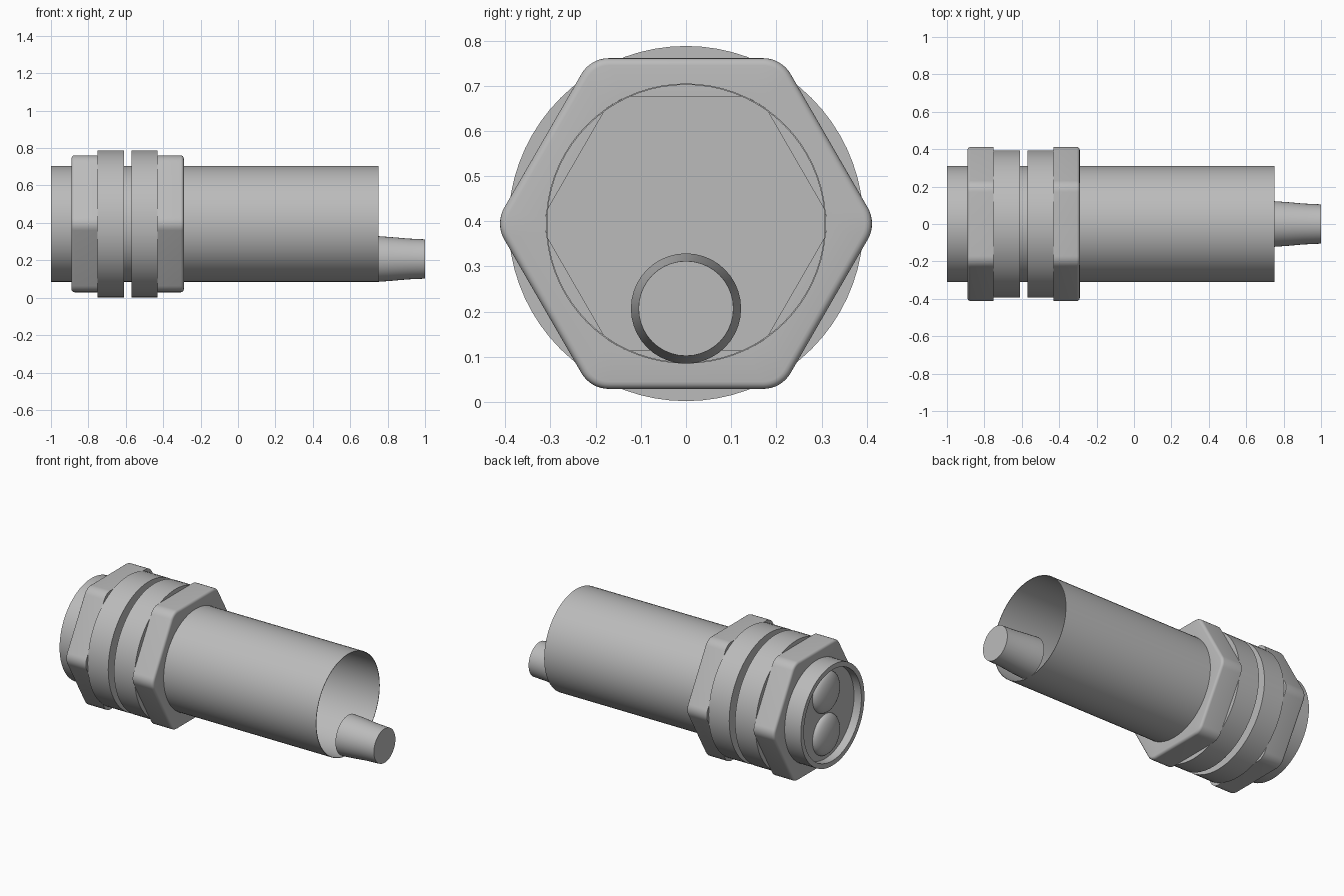
import bpy, bmesh, math
from mathutils import Vector

cube = bpy.data.objects.get("Cube")
if cube:
    bpy.data.objects.remove(cube)

AXIS_Z = 0.395     # height of the main axis
BODY_R = 0.31      # radius of the tube
SEG = 72

grey = bpy.data.materials.new("light grey")
grey.use_nodes = True
grey.diffuse_color = (0.5, 0.5, 0.5, 1)
grey.node_tree.nodes["Principled BSDF"].inputs["Base Color"].default_value = (0.5, 0.5, 0.5, 1)


def circle(r, n=SEG):
    return [Vector((r * math.cos(2 * math.pi * i / n), r * math.sin(2 * math.pi * i / n)))
            for i in range(n)]


def rounded_hex(apothem, corner_r, steps=8):
    """Hexagon outline with rounded corners, points along +y and -y."""
    pts = []
    reach = (apothem - corner_r) / math.cos(math.pi / 6)
    for k in range(6):
        a = k * math.pi / 3
        centre = Vector((math.cos(a), math.sin(a))) * reach
        for s in range(steps + 1):
            b = a + math.pi / 3 * (s / steps - 0.5)
            pts.append(centre + Vector((math.cos(b), math.sin(b))) * corner_r)
    return pts


def loft(name, sections, z=AXIS_Z, caps=(False, False), closed=False):
    """Skin a list of (x, outline) sections along the x axis."""
    bm = bmesh.new()
    rings = [[bm.verts.new((x, p.x, z + p.y)) for p in outline] for x, outline in sections]
    pairs = list(zip(rings, rings[1:]))
    if closed:
        pairs.append((rings[-1], rings[0]))
    for a, b in pairs:
        for i in range(len(a)):
            j = (i + 1) % len(a)
            bm.faces.new((a[i], a[j], b[j], b[i]))
    for ring, wanted in zip((rings[0], rings[-1]), caps):
        if wanted:
            bm.faces.new(ring)
    bmesh.ops.recalc_face_normals(bm, faces=bm.faces)
    mesh = bpy.data.meshes.new(name)
    bm.to_mesh(mesh)
    bm.free()
    return finish(bpy.data.objects.new(name, mesh))


def finish(obj):
    if not obj.users_collection:
        bpy.context.collection.objects.link(obj)
    obj.data.materials.append(grey)
    bpy.ops.object.select_all(action='DESELECT')
    obj.select_set(True)
    bpy.context.view_layer.objects.active = obj
    bpy.ops.object.shade_smooth_by_angle(angle=math.radians(35))
    return obj


# Thin tube, open at the cable end, with a recessed sensing face at the other
face_x, rim_r, wall = -0.95, 0.28, 0.003
loft("tube_body", [
    (face_x, circle(rim_r)),
    (-1.0, circle(rim_r)),
    (-1.0, circle(BODY_R)),
    (0.75, circle(BODY_R)),
    (0.75, circle(BODY_R - wall)),
    (face_x + 0.01, circle(BODY_R - wall)),
], caps=(True, True))

# Two shallow domed lenses, one above the other
lens_r, lens_h = 0.125, 0.05
for name, dz in (("upper_lens", 0.13), ("lower_lens", -0.13)):
    dome = []
    for k in range(8):
        t = k / 8 * math.pi / 2
        dome.append((face_x - lens_h * math.sin(t), circle(lens_r * math.cos(t), 40)))
    loft(name, dome, z=AXIS_Z + dz, caps=(True, True))

# Hex nuts, each with a round flange on its inner side, mirrored about the gap
GAP_X = -0.59
FLAT, CORNER, EDGE = 0.366, 0.07, 0.016
for side, label in ((-1, "front"), (1, "rear")):
    at = lambda d: GAP_X + side * d
    outline = rounded_hex(FLAT, CORNER)
    bore = [p.normalized() * BODY_R for p in outline]
    nut = [(at(0.16), bore), (at(0.16), outline)]
    for k in range(5):
        t = k / 4 * math.pi / 2
        inset = EDGE * (1 - math.cos(t))
        nut.append((at(0.30 - EDGE + EDGE * math.sin(t)),
                    rounded_hex(FLAT - inset, CORNER - inset)))
    nut.append((at(0.30), bore))
    loft(label + "_hex_nut", nut, closed=True)
    loft(label + "_flange", [
        (at(0.02), circle(BODY_R)), (at(0.02), circle(0.393)),
        (at(0.16), circle(0.393)), (at(0.16), circle(BODY_R)),
    ], closed=True)

# Short tapered cable stub
loft("cable_stub", [
    (0.75, circle(0.122, 40)), (0.82, circle(0.117, 40)),
    (0.91, circle(0.109, 40)), (1.0, circle(0.105, 40)),
], z=0.207, caps=(True, True))
